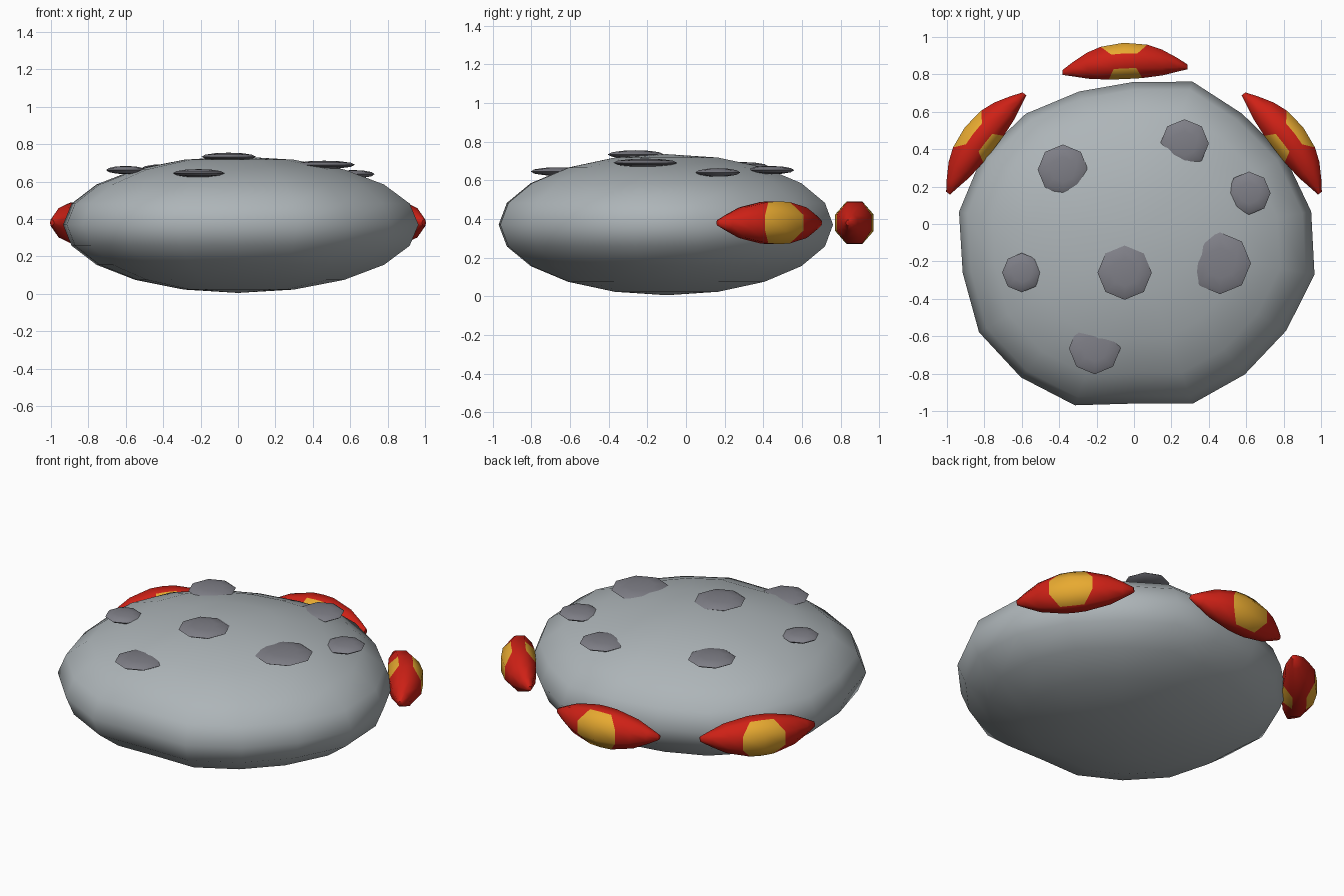
import bpy, bmesh
from math import sin, cos, pi, radians
from mathutils import Vector, Matrix

if "Cube" in bpy.data.objects:
    bpy.data.objects.remove(bpy.data.objects["Cube"])


def material(name, rgb):
    m = bpy.data.materials.new(name)
    m.diffuse_color = (*rgb, 1)
    m.use_nodes = True
    m.node_tree.nodes["Principled BSDF"].inputs["Base Color"].default_value = m.diffuse_color
    return m


STONE = material("stone", (0.42, 0.46, 0.48))
DARK = material("dark_stone", (0.21, 0.21, 0.24))
RED = material("red", (0.62, 0.015, 0.008))
GOLD = material("gold", (0.80, 0.40, 0.03))


def finish(bm, name, mats, angle=70):
    bmesh.ops.recalc_face_normals(bm, faces=bm.faces)
    me = bpy.data.meshes.new(name)
    bm.to_mesh(me)
    bm.free()
    ob = bpy.data.objects.new(name, me)
    bpy.context.collection.objects.link(ob)
    for m in mats:
        me.materials.append(m)
    bpy.ops.object.select_all(action='DESELECT')
    ob.select_set(True)
    bpy.context.view_layer.objects.active = ob
    bpy.ops.object.shade_smooth_by_angle(angle=radians(angle))
    return ob


# Body: flattened sphere whose radius varies around the outline, starting at -y
outline = [.86, .916, .92, .94, .98, .962, .93, .90, .916,
           .86, .86, .90, .935, .95, .93, .957, .94, .925]
N, RINGS = len(outline), 10
bm = bmesh.new()
bottom = bm.verts.new((0, -0.1, 0.005))
rows = []
for j in range(1, RINGS):
    p = pi * j / RINGS
    row = []
    for i, r in enumerate(outline):
        a = 2 * pi * i / N - pi / 2
        row.append(bm.verts.new((r * sin(p) * cos(a), r * sin(p) * sin(a) - 0.1,
                                 0.37 - 0.365 * cos(p))))
    rows.append(row)
top = bm.verts.new((0, -0.1, 0.735))
for i in range(N):
    k = (i + 1) % N
    bm.faces.new((bottom, rows[0][k], rows[0][i]))
    bm.faces.new((top, rows[-1][i], rows[-1][k]))
    for a, b in zip(rows, rows[1:]):
        bm.faces.new((a[i], a[k], b[k], b[i]))
finish(bm, "rock_body", [STONE])

# Dark spots: flat eight-sided lumps half sunk in the top (x, y, z, radius)
spots = [(-.05, -.26, .733, .145), (-.21, -.665, .645, .138), (.46, -.21, .69, .165),
         (.615, .165, .64, .115), (.27, .43, .652, .13), (-.38, .29, .672, .135),
         (-.60, -.26, .662, .105)]
for n, (x, y, z, r) in enumerate(spots):
    bm = bmesh.new()
    bmesh.ops.create_uvsphere(
        bm, u_segments=8, v_segments=6, radius=1,
        matrix=Matrix.Translation((x, y, z)) @ Matrix.Diagonal((r, r, .022, 1)))
    finish(bm, f"surface_spot_{n + 1}", [DARK])

# Curved pods: octagonal spindle bent around the rock, gold side panels.
# Section points: (depth, height, half length of gold panel), outer side = +depth
section = [(.097, -.045, .125), (.097, .045, .125), (.04, .11, .07), (-.04, .11, .06),
           (-.097, .045, .09), (-.097, -.045, .09), (-.04, -.11, .06), (.04, -.11, .07)]
GOLD_SIDES = {7, 0, 1, 3, 4, 5}


def girth(t):
    u = abs(t) / 0.335
    return max(0.13, 1 - 0.93 * u ** 2.3)


def pod(name, centre, angle):
    bm = bmesh.new()
    turn = Matrix.Translation(centre) @ Matrix.Rotation(radians(angle), 4, 'Z')
    rings = []
    for s in (-.335, -.28, -.20, None, 0, None, .20, .28, .335):
        ring = []
        for d, h, e in section:
            t = s if s is not None else (-e if len(rings) == 3 else e)
            g = girth(t)
            bend = -0.047 * (t / 0.335) ** 2
            ring.append(bm.verts.new(turn @ Vector((t, d * g + bend, h * g))))
        rings.append(ring)
    for j, (a, b) in enumerate(zip(rings, rings[1:])):
        for i in range(8):
            k = (i + 1) % 8
            f = bm.faces.new((a[i], a[k], b[k], b[i]))
            f.material_index = int(j in (3, 4) and i in GOLD_SIDES)
    bm.faces.new(rings[0])
    bm.faces.new(rings[-1])
    finish(bm, name, [RED, GOLD], 60)


pod("pod_back", (-.05, .872, .38), 2.6)
pod("pod_right", (.827, .459, .38), -52.4)
pod("pod_left", (-.827, .459, .38), 52.4)
